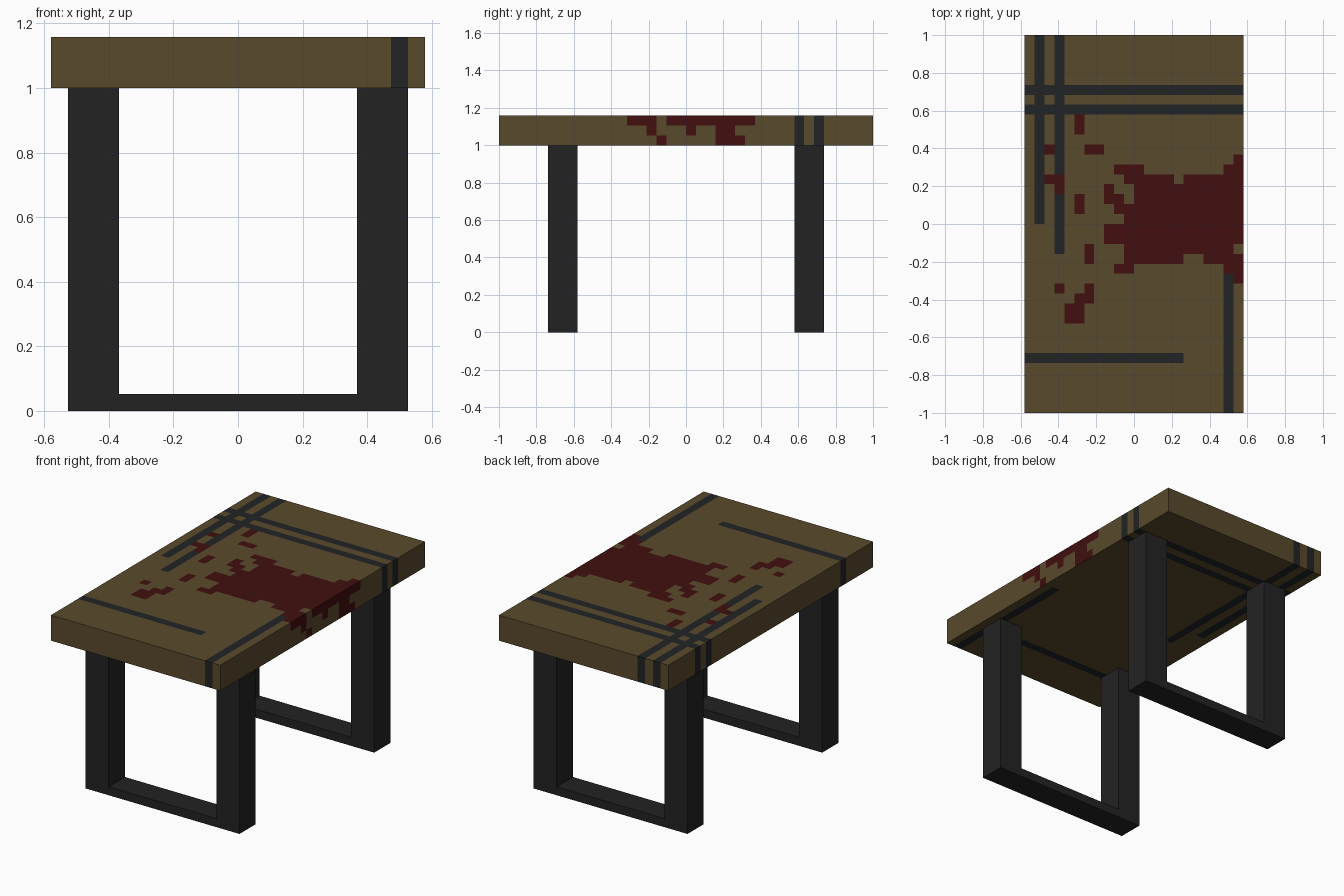
import bpy, bmesh

if "Cube" in bpy.data.objects:
    bpy.data.objects.remove(bpy.data.objects["Cube"])

C = 1 / 19                 # everything sits on a grid of small square cells
NX, NY, NZ, Z0 = 22, 38, 3, 19


def material(name, rgb):
    m = bpy.data.materials.new(name)
    m.diffuse_color = (*rgb, 1)
    m.use_nodes = True
    m.node_tree.nodes["Principled BSDF"].inputs["Base Color"].default_value = m.diffuse_color
    return m


wood = material("brown_wood", (0.101, 0.068, 0.025))
strap = material("dark_strap", (0.0152, 0.0172, 0.0178))
stain = material("dark_red_stain", (0.054, 0.0045, 0.0048))
metal = material("black_metal", (0.0165, 0.0165, 0.0165))


def add_object(name, bm, mats):
    bmesh.ops.recalc_face_normals(bm, faces=bm.faces)
    me = bpy.data.meshes.new(name)
    bm.to_mesh(me)
    bm.free()
    for m in mats:
        me.materials.append(m)
    ob = bpy.data.objects.new(name, me)
    bpy.context.collection.objects.link(ob)
    return ob


# Dark bands that wrap over the top, sides and underside
def is_strap(i, j):
    return (j in (30, 32) or (j == 5 and i <= 15) or (i == 1 and j >= 19)
            or (i == 3 and j >= 16) or (i == 20 and j <= 16))


# Stain on the top: row -> runs of columns
TOP = {
    29: [(5, 5)], 28: [(5, 5)], 26: [(2, 2), (6, 7)],
    25: [(21, 21)], 24: [(9, 11), (20, 21)],
    23: [(2, 3), (10, 14), (16, 21)], 22: [(3, 3), (8, 8), (11, 21)],
    21: [(5, 5), (8, 9), (11, 21)], 20: [(5, 5), (9, 21)],
    19: [(10, 21)], 18: [(8, 21)], 17: [(8, 21)],
    16: [(6, 6), (10, 20)], 15: [(6, 6), (10, 15), (18, 21)],
    14: [(9, 10), (20, 21)], 13: [(21, 21)], 12: [(3, 3), (6, 6)],
    11: [(5, 6)], 10: [(4, 5)], 9: [(4, 5)],
}
# Drips on the right edge: layer -> runs of rows
DRIPS = {2: [(13, 15), (17, 25)], 1: [(15, 15), (19, 19), (22, 23)],
         0: [(16, 16), (22, 24)]}


def in_runs(table, row, n):
    return any(a <= n <= b for a, b in table.get(row, []))


# Tabletop: a slab of cells, coloured by the rules above
bm = bmesh.new()
cache = {}


def vert(x, y, z):
    if (x, y, z) not in cache:
        cache[x, y, z] = bm.verts.new(((x - NX / 2) * C, (y - NY / 2) * C, (z + Z0) * C))
    return cache[x, y, z]


def cell(corners, i, j, stained=False):
    f = bm.faces.new([vert(*c) for c in corners])
    f.material_index = 2 if stained else int(is_strap(i, j))


for i in range(NX):
    for j in range(NY):
        for z in (0, NZ):
            cell([(i, j, z), (i + 1, j, z), (i + 1, j + 1, z), (i, j + 1, z)],
                 i, j, z == NZ and in_runs(TOP, j, i))
for k in range(NZ):
    for i in range(NX):
        for y in (0, NY):
            cell([(i, y, k), (i + 1, y, k), (i + 1, y, k + 1), (i, y, k + 1)],
                 i, min(y, NY - 1))
    for j in range(NY):
        for x in (0, NX):
            cell([(x, j, k), (x, j + 1, k), (x, j + 1, k + 1), (x, j, k + 1)],
                 min(x, NX - 1), j, x == NX and in_runs(DRIPS, k, j))
add_object("tabletop", bm, [wood, strap, stain])

# Leg frames: U-shaped profile extruded along y, one at each end
PROFILE = [(-10, 0), (10, 0), (10, 19), (7, 19), (7, 1), (-7, 1), (-7, 19), (-10, 19)]
for name, y in (("front_leg_frame", -14), ("back_leg_frame", 11)):
    bm = bmesh.new()
    face = bm.faces.new([bm.verts.new((px * C, y * C, pz * C)) for px, pz in PROFILE])
    ext = bmesh.ops.extrude_face_region(bm, geom=[face])
    bmesh.ops.translate(bm, vec=(0, 3 * C, 0),
                        verts=[g for g in ext["geom"] if isinstance(g, bmesh.types.BMVert)])
    if len(bm.faces) < 10:   # keep the starting cap so the frame is closed
        bm.faces.new([v for v in bm.verts][:len(PROFILE)])
    add_object(name, bm, [metal])
